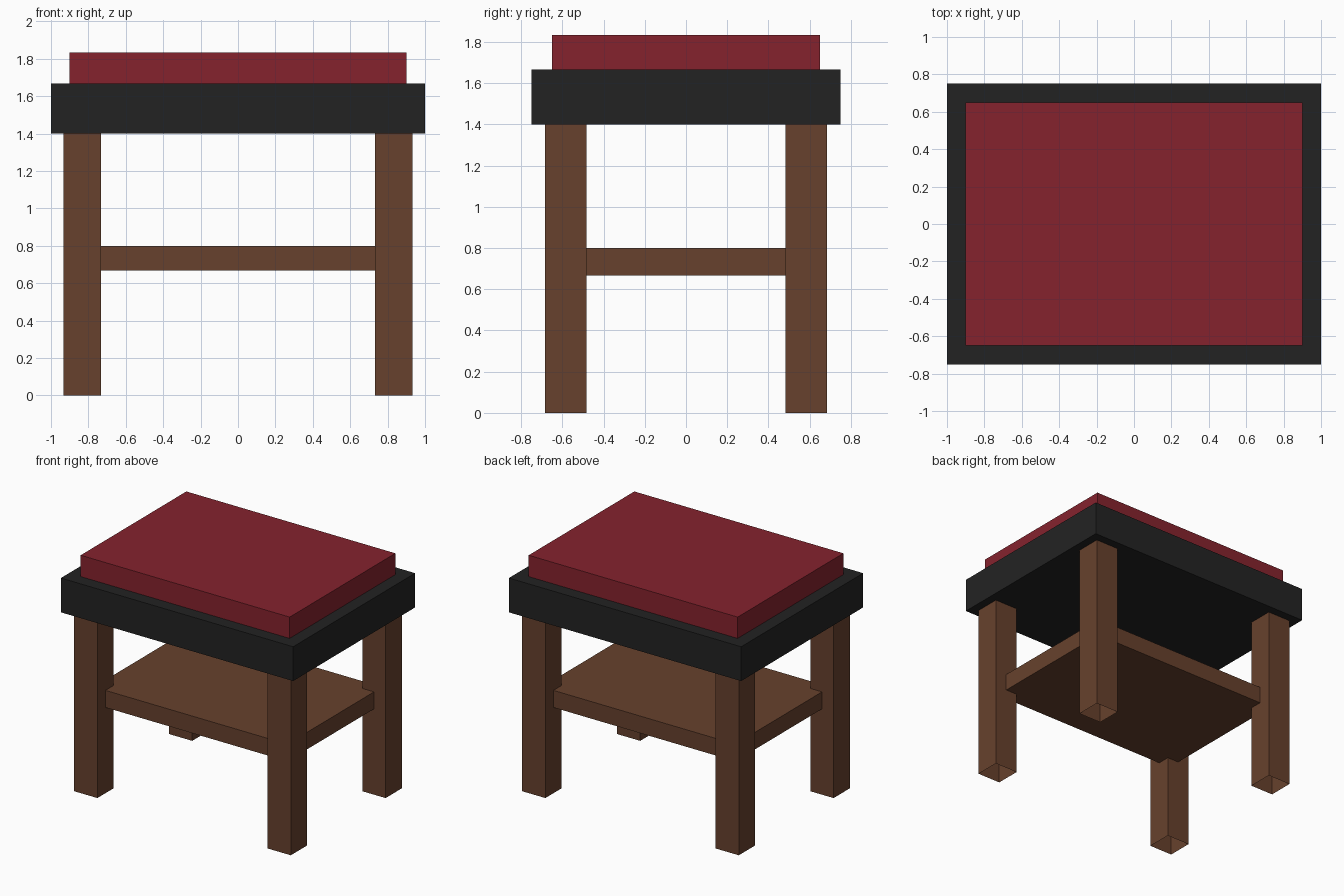
import bpy
import bmesh
from mathutils import Vector

cube = bpy.data.objects.get("Cube")
if cube:
    bpy.data.objects.remove(cube, do_unlink=True)


def material(name, rgb):
    mat = bpy.data.materials.new(name)
    mat.use_nodes = True
    mat.diffuse_color = (*rgb, 1)
    mat.node_tree.nodes["Principled BSDF"].inputs["Base Color"].default_value = (*rgb, 1)
    return mat


def box(name, low, high, mat, open_bottom=False):
    """Flat-sided box between two corners."""
    low, high = Vector(low), Vector(high)
    bm = bmesh.new()
    bmesh.ops.create_cube(bm, size=1)
    bmesh.ops.scale(bm, vec=high - low, verts=bm.verts)
    bmesh.ops.translate(bm, vec=(low + high) / 2, verts=bm.verts)
    if open_bottom:
        bm.normal_update()
        bottom = [f for f in bm.faces if f.normal.z < -0.9]
        bmesh.ops.delete(bm, geom=bottom, context='FACES_ONLY')
    mesh = bpy.data.meshes.new(name)
    bm.to_mesh(mesh)
    bm.free()
    mesh.materials.append(mat)
    obj = bpy.data.objects.new(name, mesh)
    bpy.context.collection.objects.link(obj)
    return obj


wood = material("brown wood", (0.135, 0.053, 0.026))
black = material("black frame", (0.0165, 0.0165, 0.0165))
red = material("red cushion", (0.235, 0.0165, 0.027))

# Seat frame and cushion
box("seat_frame", (-1, -0.75, 1.4), (1, 0.75, 1.667), black)
box("cushion", (-0.9, -0.65, 1.667), (0.9, 0.65, 1.833), red)

# Shelf reaching to the leg centres
leg_x, leg_y, half = 0.833, 0.583, 0.1
box("shelf", (-leg_x, -leg_y, 0.667), (leg_x, leg_y, 0.8), wood)

# Hollow-ended legs
for side, sx in (("left", 1), ("right", -1)):
    for end, sy in (("front", -1), ("back", 1)):
        x, y = sx * leg_x, sy * leg_y
        box(f"{end}_{side}_leg", (x - half, y - half, 0),
            (x + half, y + half, 1.4), wood, open_bottom=True)
